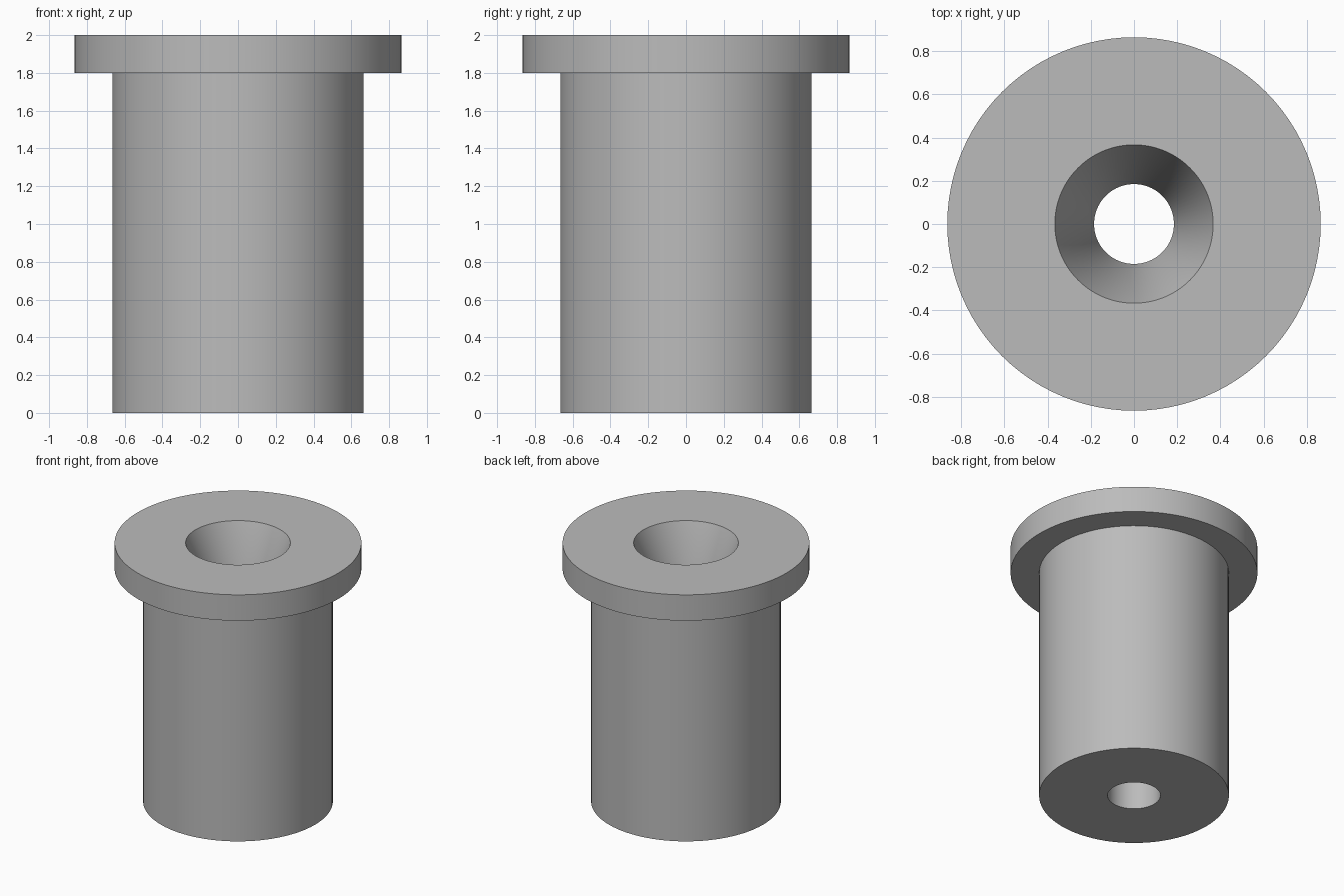
import bpy, bmesh, math
from mathutils import Vector

cube = bpy.data.objects.get("Cube")
if cube:
    bpy.data.objects.remove(cube, do_unlink=True)

# Plain grey metal
grey = bpy.data.materials.new("grey_metal")
grey.use_nodes = True
colour = (0.5, 0.5, 0.5, 1)
grey.diffuse_color = colour
grey.node_tree.nodes["Principled BSDF"].inputs["Base Color"].default_value = colour

# Dimensions
BODY_R, FLANGE_R = 0.665, 0.865
BORE_R, MOUTH_R = 0.185, 0.367
HEIGHT, FLANGE_Z, CONE_DEPTH = 2.0, 1.8, 0.5

# Closed half section (radius, height), anticlockwise from the bottom of the bore
section = [
    (BORE_R, 0), (BODY_R, 0), (BODY_R, FLANGE_Z), (FLANGE_R, FLANGE_Z),
    (FLANGE_R, HEIGHT), (MOUTH_R, HEIGHT), (BORE_R, HEIGHT - CONE_DEPTH),
]

# Revolve the section into a flanged bushing with a tapered mouth
bm = bmesh.new()
verts = [bm.verts.new((r, 0, z)) for r, z in section]
edges = [bm.edges.new((v, verts[(i + 1) % len(verts)])) for i, v in enumerate(verts)]
bmesh.ops.spin(bm, geom=verts + edges, cent=Vector(), axis=Vector((0, 0, 1)),
               angle=math.tau, steps=96, use_merge=True)
bmesh.ops.remove_doubles(bm, verts=bm.verts[:], dist=0.0001)
bmesh.ops.recalc_face_normals(bm, faces=bm.faces[:])

mesh = bpy.data.meshes.new("flanged_bushing")
bm.to_mesh(mesh)
bm.free()
mesh.materials.append(grey)
bushing = bpy.data.objects.new("flanged_bushing", mesh)
bpy.context.collection.objects.link(bushing)

# Smooth walls with sharp rims
bpy.ops.object.select_all(action='DESELECT')
bushing.select_set(True)
bpy.context.view_layer.objects.active = bushing
bpy.ops.object.shade_smooth_by_angle(angle=math.radians(30))
